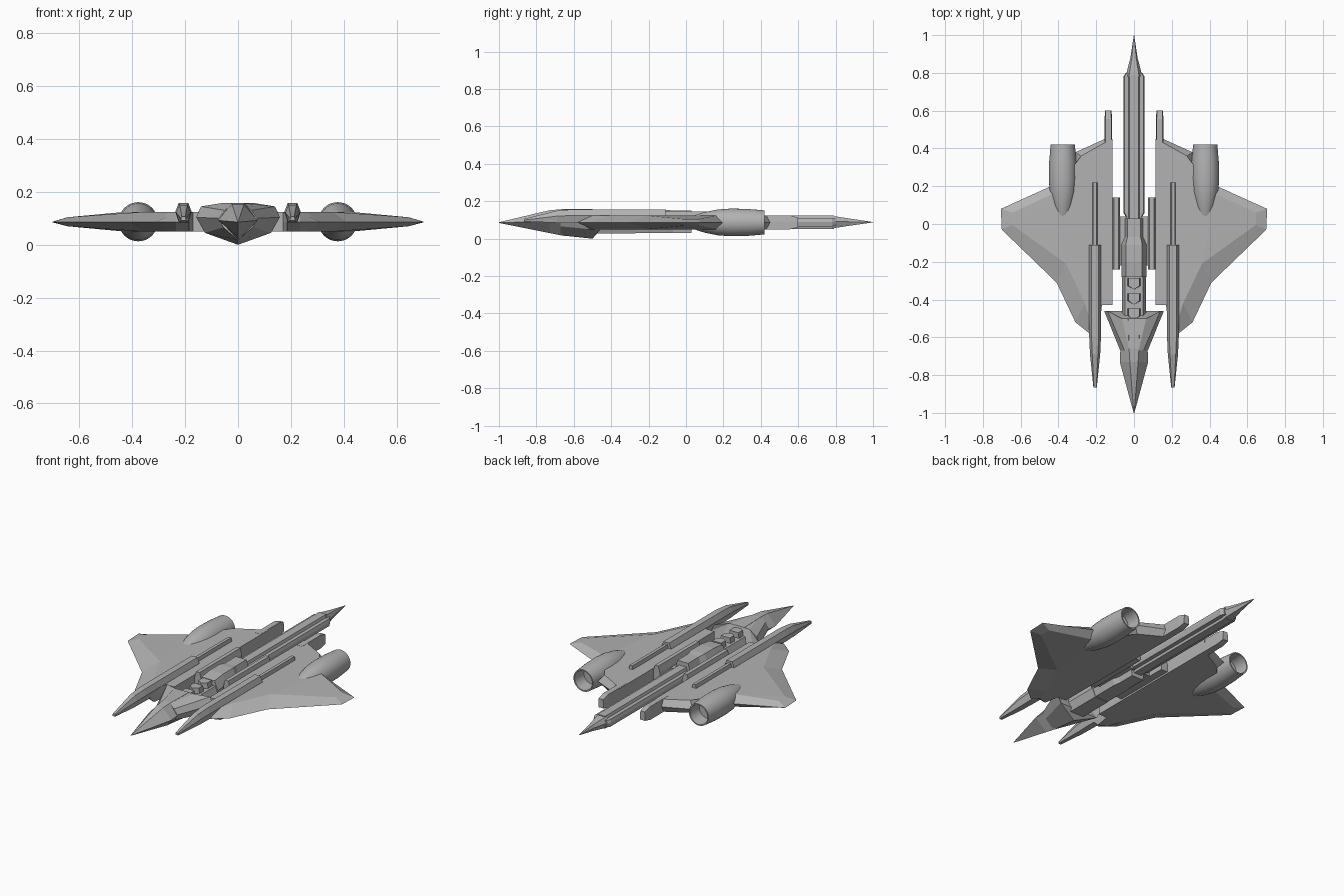
import bpy, bmesh, math

if "Cube" in bpy.data.objects:
    bpy.data.objects.remove(bpy.data.objects["Cube"])

grey = bpy.data.materials.new("hull grey")
grey.diffuse_color = (0.45, 0.45, 0.45, 1)
grey.use_nodes = True
grey.node_tree.nodes["Principled BSDF"].inputs["Base Color"].default_value = grey.diffuse_color


def finish(name, bm, mirror=False, smooth=False):
    bmesh.ops.recalc_face_normals(bm, faces=bm.faces)
    me = bpy.data.meshes.new(name)
    bm.to_mesh(me)
    bm.free()
    me.materials.append(grey)
    ob = bpy.data.objects.new(name, me)
    bpy.context.collection.objects.link(ob)
    if mirror:
        m = ob.modifiers.new("mirror", "MIRROR")
        m.use_mirror_merge = False
    if smooth:
        bpy.context.view_layer.objects.active = ob
        ob.select_set(True)
        bpy.ops.object.shade_smooth_by_angle(angle=math.radians(35))
        ob.select_set(False)
    return ob


def loft(name, rings, mirror=False, smooth=False):
    """Skin a list of equal-length rings of 3D points and cap the ends."""
    bm = bmesh.new()
    vs = [[bm.verts.new(p) for p in r] for r in rings]
    n = len(vs[0])
    for a, b in zip(vs, vs[1:]):
        for i in range(n):
            j = (i + 1) % n
            bm.faces.new((a[i], a[j], b[j], b[i]))
    ends = [bm.faces.new(vs[0]), bm.faces.new(vs[-1])]
    bmesh.ops.triangulate(bm, faces=ends)
    bmesh.ops.remove_doubles(bm, verts=bm.verts, dist=0.0004)
    return finish(name, bm, mirror, smooth)


def section(y, cx, half, z0, z1, bev=0.3, low=1.0):
    """Chamfered-top section; low narrows the underside."""
    h = z1 - z0
    return [(cx - half * low, y, z0), (cx + half * low, y, z0),
            (cx + half, y, z0 + h * 0.55), (cx + half * (1 - bev), y, z1),
            (cx - half * (1 - bev), y, z1), (cx - half, y, z0 + h * 0.55)]


def bar(name, y0, y1, cx, half, z0, z1, bev=0.3, mirror=False, low=1.0):
    return loft(name, [section(y, cx, half, z0, z1, bev, low) for y in (y0, y1)], mirror)


def sym(y, half_pts):
    """Full ring from right-hand (x, z) points, top to bottom."""
    return ([(x, y, z) for x, z in half_pts] +
            [(-x, y, z) for x, z in reversed(half_pts) if x > 0])


# Wings: thin edge outline with raised plates above and below
edge = [(.115, -.43), (.17, -.43), (.185, -.56), (.235, -.58), (.31, -.52), (.41, -.31),
        (.70, -.03), (.705, .08), (.44, .20), (.31, .23), (.31, .38), (.155, .45), (.115, .45)]
plate = [(.115, -.43), (.17, -.43), (.185, -.52), (.235, -.50), (.26, -.42), (.36, -.21),
         (.645, -.005), (.645, .06), (.43, .16), (.28, .235), (.28, .36), (.155, .43), (.115, .45)]


def thick(x):
    return 0.037 if x < 0.45 else 0.017


top = [(x, y, 0.087 + thick(x)) for x, y in plate]
bottom = [(x, y, 0.087 - thick(x)) for x, y in plate]
loft("wing", [top, [(x, y, 0.086) for x, y in edge], bottom], mirror=True)

# Tail rails behind the wing roots
loft("tail_rail", [section(.38, .136, .02, .05, .125, .2),
                   section(.555, .136, .02, .05, .125, .2),
                   section(.6, .136, .017, .06, .112, .2)], mirror=True)

# Engines: turned shell with hollow exhaust
prof = [(-.065, .003), (-.03, .014), (.03, .033), (.10, .055), (.17, .069), (.24, .074),
        (.33, .072), (.42, .064), (.42, .057), (.34, .052), (.34, .01)]
steps = 32
loft("engine", [[(.377 + r * math.cos(2 * math.pi * i / steps), y,
                  .087 + r * math.sin(2 * math.pi * i / steps)) for i in range(steps)]
                for y, r in prof], mirror=True, smooth=True)

# Long pods over the wing with pointed fronts, and their thin rear rails
loft("pod", [section(-.865, .206, .009, .092, .106, .3),
             section(-.69, .206, .027, .085, .150, .45, .6),
             section(-.60, .206, .031, .085, .157, .4, .6),
             section(-.11, .206, .031, .085, .157, .4, .6)], mirror=True)
bar("pod_rail", -.12, .22, .207, .013, .10, .145, .3, True)

# Rails joining the body to the wing roots
bar("root_rail", -.24, .14, .094, .021, .06, .145, .45, True)
bar("root_joint", -.22, .04, .07, .05, .065, .10, .1, True)

# Nose cone and flared head
loft("nose", [sym(-1.0, [(.001, .088), (.002, .086), (0, .084)]),
              sym(-.73, [(.022, .152), (.075, .092), (0, .03)]),
              sym(-.66, [(.026, .158), (.072, .095), (0, .016)]),
              sym(-.50, [(.03, .158), (.06, .095), (0, .004)])])
front = sym(-.67, [(.024, .157), (.05, .130), (.073, .100), (.055, .066), (0, .018)])
back = sym(-.50, [(.065, .157), (.14, .145), (.158, .104), (.125, .045), (0, .0)])
loft("head", [front, [(x, -.46 if abs(x) > .1 else y, z) for x, y, z in back]])

# Neck tray with three chevron blocks
bar("neck", -.54, -.27, 0, .063, .028, .115, .25, low=.7)
for k in range(3):
    y = -.315 - .08 * k
    chev = [(-.034, y + .028), (.034, y + .028), (.034, y - .012),
            (0, y - .032), (-.034, y - .012)]
    loft("neck_block", [[(x, v, .11) for x, v in chev],
                        [(x * .85, v, .147) for x, v in chev]])

# Central body, stepping down towards the barrel
loft("body", [section(-.28, 0, .065, .03, .145, .35, .65),
              section(-.20, 0, .067, .03, .155, .35, .65),
              section(-.11, 0, .067, .03, .155, .35, .65),
              section(-.07, 0, .05, .03, .150, .3, .75),
              section(.03, 0, .05, .03, .150, .3, .75)])

# Rear barrel: core, side plates and tapering spike
bar("barrel_core", .02, .79, 0, .034, .052, .125, .3, low=.7)
loft("barrel_plates", [section(.035, 0, .042, .068, .107, .1, .9),
                       section(.06, 0, .056, .066, .109, .1, .9),
                       section(.78, 0, .056, .066, .109, .1, .9),
                       section(.80, 0, .044, .068, .107, .1, .9)])
loft("spike", [section(.78, 0, .045, .055, .122, .4, .6),
               section(.88, 0, .019, .070, .107, .4, .6),
               section(1.0, 0, .001, .087, .089, .3)])
